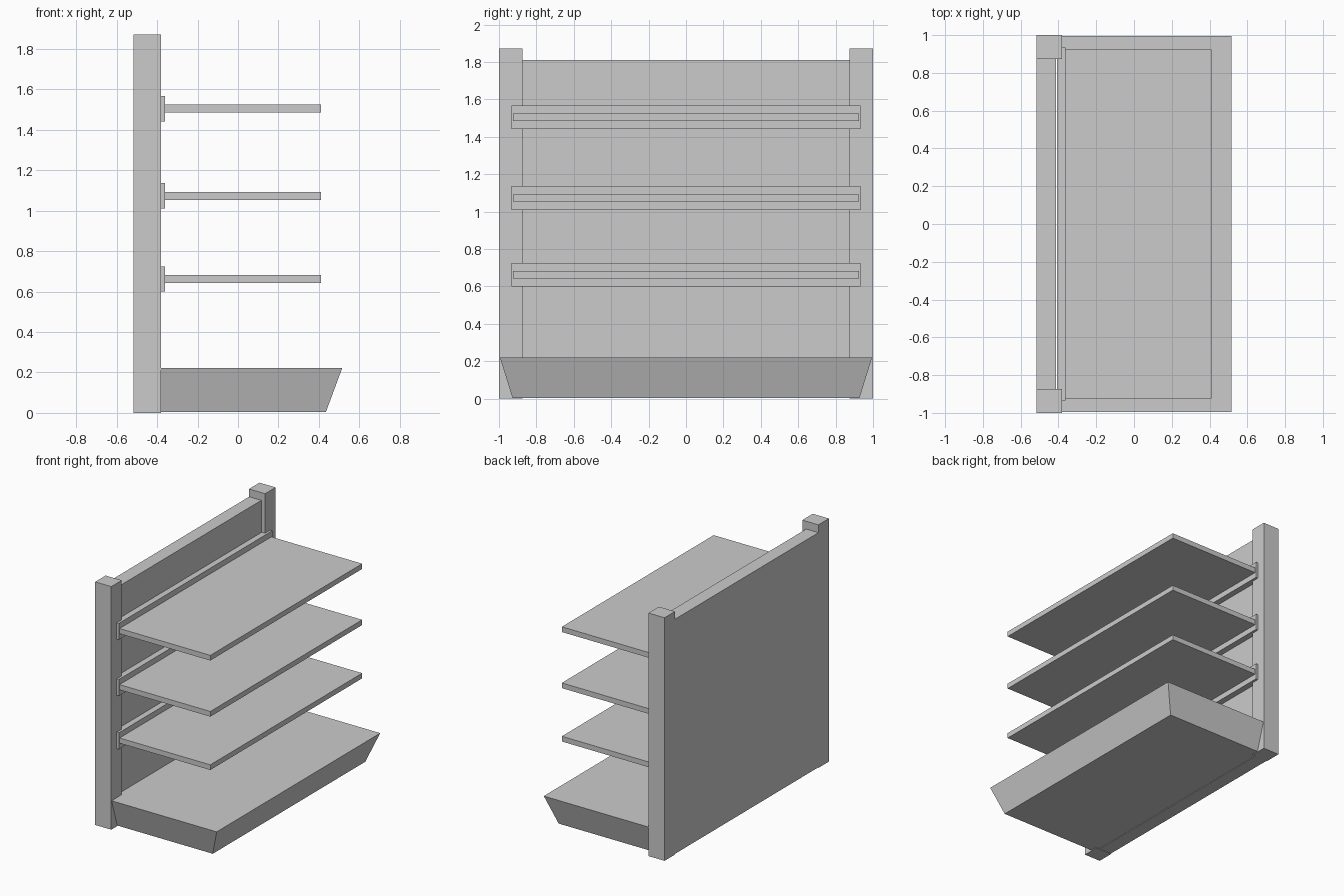
import bpy, bmesh

if "Cube" in bpy.data.objects:
    bpy.data.objects.remove(bpy.data.objects["Cube"])


def block(name, x, y, z, top_x=None, top_y=None):
    """Six-sided block from (min, max) ranges; the top may have its own x/y ranges."""
    tx, ty = top_x or x, top_y or y
    bm = bmesh.new()
    rings = []
    for (x0, x1), (y0, y1), h in ((x, y, z[0]), (tx, ty, z[1])):
        rings.append([bm.verts.new(p) for p in
                      ((x0, y0, h), (x1, y0, h), (x1, y1, h), (x0, y1, h))])
    low, high = rings
    bm.faces.new(low[::-1])
    bm.faces.new(high)
    for i in range(4):
        j = (i + 1) % 4
        bm.faces.new((low[i], low[j], high[j], high[i]))
    mesh = bpy.data.meshes.new(name)
    bm.to_mesh(mesh)
    bm.free()
    obj = bpy.data.objects.new(name, mesh)
    bpy.context.collection.objects.link(obj)
    return obj


# Upright posts at both ends
block("post_front", (-0.517, -0.38), (-1.0, -0.873), (0, 1.872))
block("post_back", (-0.517, -0.38), (0.873, 1.0), (0, 1.872))

# Back panel, flush with the rear of the posts
block("back_panel", (-0.517, -0.413), (-0.873, 0.873), (0.005, 1.812))

# Base plinth flaring outward at the front and ends
block("base", (-0.408, 0.435), (-0.928, 0.928), (0.005, 0.221),
      top_x=(-0.408, 0.515), top_y=(-0.995, 0.995))

# Shelves with their mounting rails
for i, z in enumerate((0.662, 1.073, 1.505), 1):
    block(f"shelf_rail_{i}", (-0.408, -0.362), (-0.934, 0.934), (z - 0.063, z + 0.063))
    block(f"shelf_{i}", (-0.365, 0.411), (-0.924, 0.924), (z - 0.02, z + 0.02))
